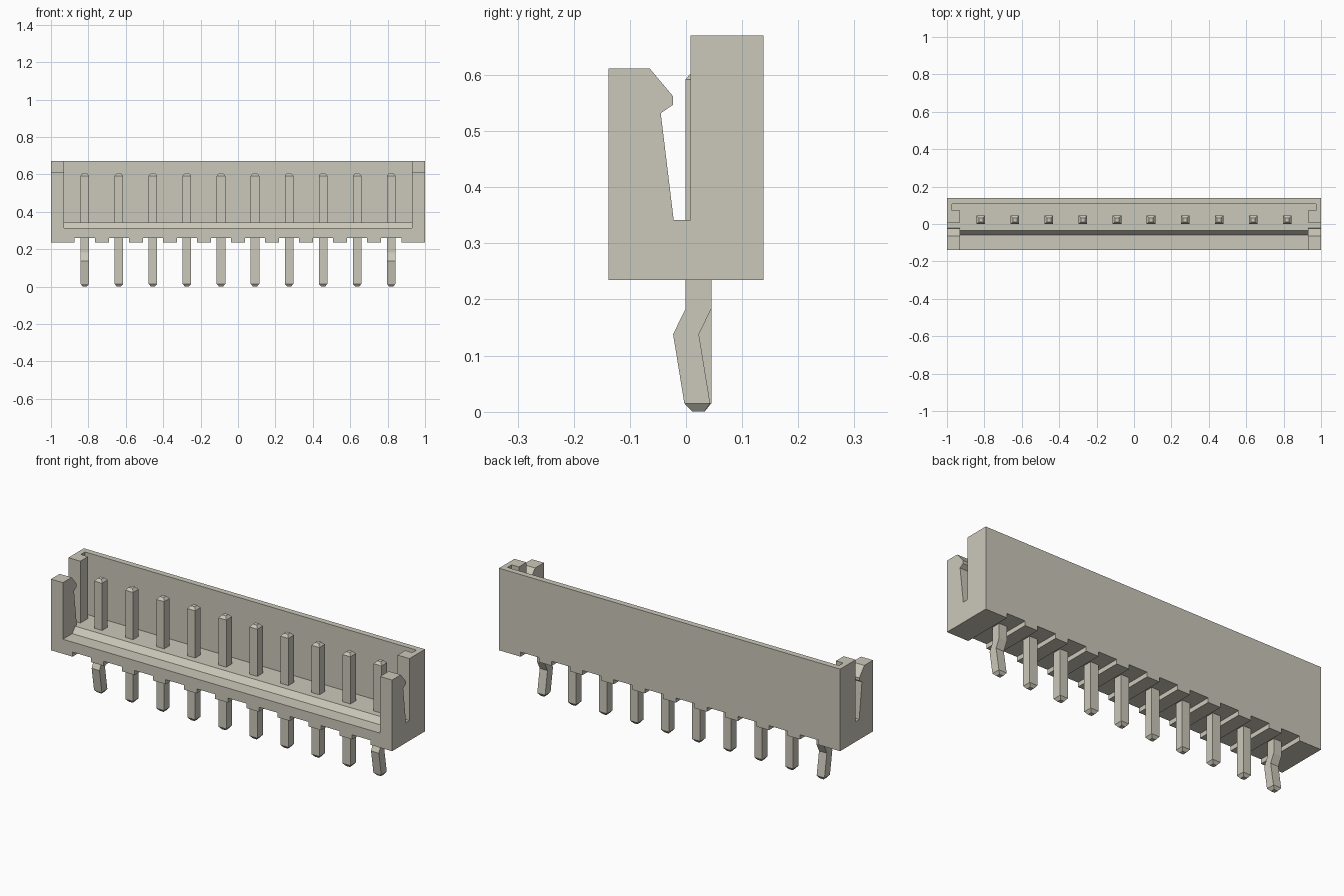
import bpy
import bmesh

cube = bpy.data.objects.get("Cube")
if cube:
    bpy.data.objects.remove(cube, do_unlink=True)

PITCH = 0.182
PINS = 10
END_X = 0.93      # inner face of the end walls
FLOOR = 0.342     # cavity floor
BASE = 0.235      # underside of the housing

mat = bpy.data.materials.new("warm grey")
mat.use_nodes = True
colour = (0.60, 0.58, 0.49, 1)
mat.diffuse_color = colour
mat.node_tree.nodes["Principled BSDF"].inputs["Base Color"].default_value = colour


def make_object(name, bm):
    bmesh.ops.recalc_face_normals(bm, faces=bm.faces)
    mesh = bpy.data.meshes.new(name)
    bm.to_mesh(mesh)
    bm.free()
    mesh.materials.append(mat)
    obj = bpy.data.objects.new(name, mesh)
    bpy.context.collection.objects.link(obj)
    return obj


def extrude_x(name, profile, x0, x1):
    """Extrude a (y, z) outline along x."""
    bm = bmesh.new()
    face = bm.faces.new([bm.verts.new((x0, y, z)) for y, z in profile])
    new = bmesh.ops.extrude_face_region(bm, geom=[face])["geom"]
    verts = [v for v in new if isinstance(v, bmesh.types.BMVert)]
    bmesh.ops.translate(bm, verts=verts, vec=(x1 - x0, 0, 0))
    return make_object(name, bm)


def box(name, x0, x1, y0, y1, z0, z1):
    return extrude_x(name, [(y0, z0), (y1, z0), (y1, z1), (y0, z1)], x0, x1)


def cut(target, cutter):
    """Subtract the cutter, then discard it."""
    cutter.hide_render = True
    mod = target.modifiers.new("cut", "BOOLEAN")
    mod.operation = "DIFFERENCE"
    mod.solver = "EXACT"
    mod.object = cutter
    bpy.context.view_layer.objects.active = target
    bpy.ops.object.modifier_apply(modifier=mod.name)
    bpy.data.objects.remove(cutter, do_unlink=True)


def loft_pin(name, x, sections):
    """Square pin through (z, y centre, half width) sections."""
    bm = bmesh.new()
    rings = []
    for z, y, h in sections:
        rings.append([bm.verts.new((x + sx * h, y + sy * h, z))
                      for sx, sy in ((-1, -1), (1, -1), (1, 1), (-1, 1))])
    for low, high in zip(rings, rings[1:]):
        for i in range(4):
            j = (i + 1) % 4
            bm.faces.new((low[i], low[j], high[j], high[i]))
    bm.faces.new(rings[0])
    bm.faces.new(rings[-1])
    return make_object(name, bm)


# Housing: end-wall outline with latch hook and slot
housing = extrude_x("housing", [
    (-0.138, BASE), (0.138, BASE), (0.138, 0.67), (0.008, 0.67),
    (0.008, FLOOR), (-0.022, FLOOR), (-0.045, 0.532), (-0.023, 0.547),
    (-0.023, 0.562), (-0.065, 0.612), (-0.138, 0.612)], -1, 1)

# Open-fronted cavity with a bevelled step in the floor
cut(housing, extrude_x("cavity_cutter", [
    (-0.2, 0.312), (-0.06, 0.312), (-0.035, FLOOR),
    (0.107, FLOOR), (0.107, 0.8), (-0.2, 0.8)], -END_X, END_X))

# Key recess beside the back wall
cut(housing, box("recess_cutter", -0.972, 0.972, 0.072, 0.107, FLOOR, 0.8))

# Contact pins, with a relief channel under each one
TOP = [(0.592, 0.022, 0.023), (0.606, 0.022, 0.011)]
STRAIGHT = [(0, 0.022, 0.011), (0.015, 0.022, 0.023)] + TOP
KINKED = [(0, 0.022, 0.011), (0.015, 0.020, 0.023),
          (0.138, 0, 0.023), (0.183, 0.022, 0.023)] + TOP
for i in range(PINS):
    x = (i - (PINS - 1) / 2) * PITCH
    cut(housing, box("channel_cutter", x - 0.054, x + 0.054, -0.2, 0.2, 0.1, 0.259))
    end_pin = i in (0, PINS - 1)
    loft_pin(f"pin_{i + 1}", x, KINKED if end_pin else STRAIGHT)
